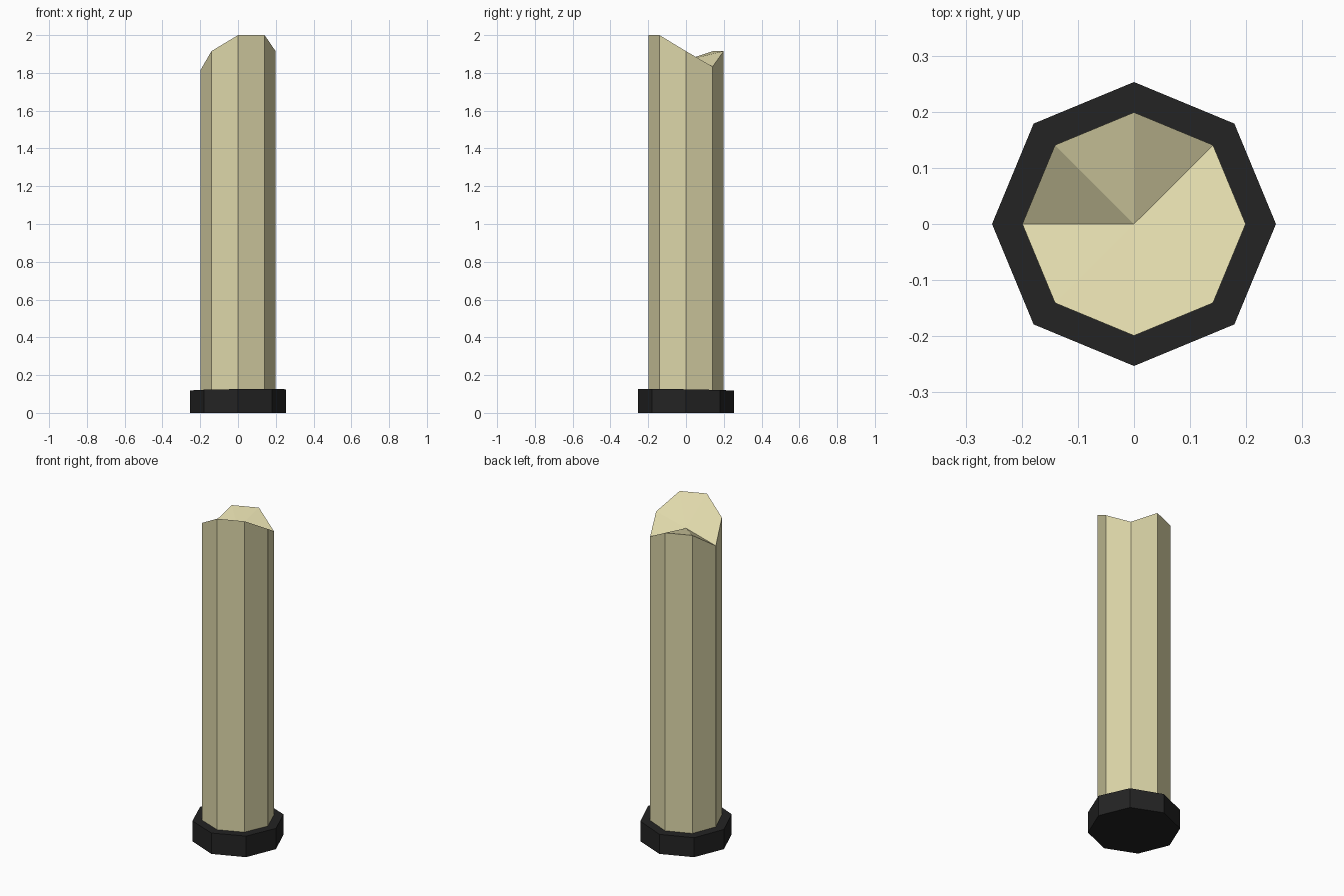
import bpy, bmesh, math

cube = bpy.data.objects.get("Cube")
if cube:
    bpy.data.objects.remove(cube, do_unlink=True)

SIDES = 8


def material(name, rgb):
    mat = bpy.data.materials.new(name)
    mat.use_nodes = True
    mat.diffuse_color = (*rgb, 1)
    mat.node_tree.nodes["Principled BSDF"].inputs["Base Color"].default_value = (*rgb, 1)
    return mat


def prism(name, radius, bottom, rim, centre, mat):
    """Octagonal prism whose top fans from a centre point to a rim of given heights."""
    bm = bmesh.new()
    corners = [(radius * math.cos(i * math.tau / SIDES),
                radius * math.sin(i * math.tau / SIDES)) for i in range(SIDES)]
    low = [bm.verts.new((x, y, bottom)) for x, y in corners]
    high = [bm.verts.new((x, y, z)) for (x, y), z in zip(corners, rim)]
    mid = bm.verts.new((0, 0, centre))
    bm.faces.new(low[::-1])
    for i in range(SIDES):
        j = (i + 1) % SIDES
        bm.faces.new((low[i], low[j], high[j], high[i]))
        bm.faces.new((high[i], high[j], mid))
    mesh = bpy.data.meshes.new(name)
    bm.to_mesh(mesh)
    bm.free()
    mesh.materials.append(mat)
    obj = bpy.data.objects.new(name, mesh)
    bpy.context.collection.objects.link(obj)
    return obj


cream = material("pale_cream", (0.73, 0.68, 0.40))
black = material("soft_black", (0.017, 0.017, 0.017))

# Broken column, rim heights counter-clockwise from +x
prism("broken_column", 0.199, 0.1,
      [1.915, 1.833, 1.915, 1.915, 1.814, 1.915, 2.0, 2.0], 1.867, cream)

# Base collar, very slightly uneven on top
collar_rim = [0.122 + 0.003 * math.cos(i * math.tau / SIDES)
              - 0.004 * math.sin(i * math.tau / SIDES) for i in range(SIDES)]
prism("base_collar", 0.253, 0.0, collar_rim, 0.122, black)
